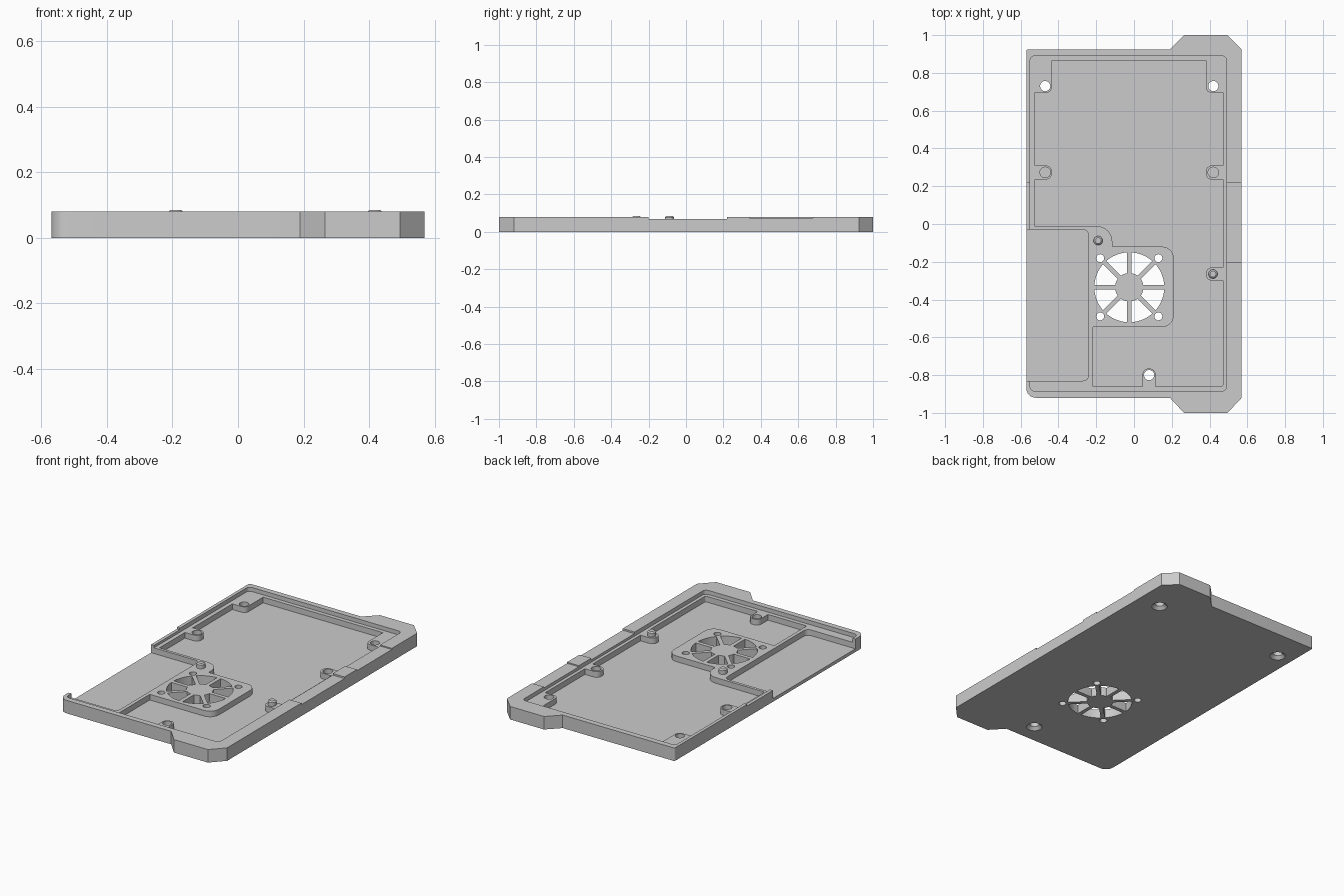
import bpy, bmesh, math
from mathutils import Vector

cube = bpy.data.objects.get("Cube")
if cube:
    bpy.data.objects.remove(cube, do_unlink=True)

TOP, LEDGE, FLOOR = 0.08, 0.055, 0.02
HIGH = 0.2                      # cutters reach up to here

grey = bpy.data.materials.new("plain grey")
grey.use_nodes = True
grey.diffuse_color = (0.6, 0.6, 0.6, 1)
grey.node_tree.nodes["Principled BSDF"].inputs["Base Color"].default_value = (0.6, 0.6, 0.6, 1)


def prism(name, points, z0, z1):
    """Extrude a closed outline from z0 to z1."""
    bm = bmesh.new()
    face = bm.faces.new([bm.verts.new((x, y, z0)) for x, y in points])
    ext = bmesh.ops.extrude_face_region(bm, geom=[face])
    verts = [v for v in ext["geom"] if isinstance(v, bmesh.types.BMVert)]
    bmesh.ops.translate(bm, verts=verts, vec=(0, 0, z1 - z0))
    bmesh.ops.recalc_face_normals(bm, faces=bm.faces)
    mesh = bpy.data.meshes.new(name)
    bm.to_mesh(mesh)
    bm.free()
    mesh.materials.append(grey)
    obj = bpy.data.objects.new(name, mesh)
    bpy.context.collection.objects.link(obj)
    return obj


def rounded(corners, steps=6):
    """Outline from (x, y, radius) right-angled corners."""
    out = []
    for i, (x, y, r) in enumerate(corners):
        p = Vector((x, y))
        if r == 0:
            out.append(p)
            continue
        a = (Vector(corners[i - 1][:2]) - p).normalized() * r
        b = (Vector(corners[(i + 1) % len(corners)][:2]) - p).normalized() * r
        for k in range(steps + 1):
            t = math.pi / 2 * k / steps
            out.append(p + a * (1 - math.sin(t)) + b * (1 - math.cos(t)))
    return out


def box(x0, x1, y0, y1, z0, z1, r=0):
    return prism("cutter", rounded([(x0, y0, r), (x1, y0, r), (x1, y1, r), (x0, y1, r)]), z0, z1)


def cone(name, x, y, r0, r1, z0, z1, sides=24):
    bm = bmesh.new()
    bmesh.ops.create_cone(bm, cap_ends=True, segments=sides, radius1=r0, radius2=r1, depth=z1 - z0)
    bmesh.ops.translate(bm, verts=bm.verts, vec=(x, y, (z0 + z1) / 2))
    mesh = bpy.data.meshes.new(name)
    bm.to_mesh(mesh)
    bm.free()
    mesh.materials.append(grey)
    obj = bpy.data.objects.new(name, mesh)
    bpy.context.collection.objects.link(obj)
    return obj


def cut(target, cutter):
    """Subtract the cutter, bake the result and drop the cutter."""
    mod = target.modifiers.new("cut", "BOOLEAN")
    mod.operation, mod.solver, mod.object = "DIFFERENCE", "EXACT", cutter
    bpy.context.view_layer.update()
    deps = bpy.context.evaluated_depsgraph_get()
    mesh = bpy.data.meshes.new_from_object(target.evaluated_get(deps))
    target.modifiers.clear()
    target.data = mesh
    bpy.data.objects.remove(cutter, do_unlink=True)


# Tray body with two chamfered tabs on the left side
outline = rounded([
    (-0.57, -0.92, 0.05), (0.19, -0.92, 0), (0.265, -1, 0), (0.495, -1, 0), (0.57, -0.92, 0),
    (0.57, 0.925, 0), (0.495, 1, 0), (0.265, 1, 0), (0.19, 0.925, 0), (-0.57, 0.925, 0.01)])
tray = prism("tray", outline, 0, TOP)

# Shallow recess inside the rim
cut(tray, box(-0.55, 0.49, -0.885, 0.89, LEDGE, HIGH, 0.025))

# Deep pocket, leaving screw bosses, fan pad and rail standing
pocket = box(-0.525, 0.47, -0.86, 0.865, FLOOR, HIGH, 0.01)
keep = [
    (-0.7, -0.435, 0.695, 1.2, 0.03), (0.38, 0.7, 0.695, 1.2, 0.03),
    (-0.7, -0.435, 0.235, 0.31, 0.033), (0.38, 0.7, 0.235, 0.31, 0.033),
    (0.38, 0.7, -0.3, -0.23, 0.033), (0.045, 0.115, -1.2, -0.765, 0.033),
    (-0.8, -0.115, -0.5, -0.012, 0.08), (-0.7, 0.21, -0.545, -0.12, 0.06),
    (-0.9, -0.218, -1.3, -0.3, 0)]
for x0, x1, y0, y1, r in keep:
    cut(pocket, box(x0, x1, y0, y1, -0.1, 0.3, r))
cut(tray, pocket)

# Open bay on the right side
cut(tray, box(-0.8, -0.24, -0.83, -0.03, FLOOR, HIGH, 0.03))

# Lowered stretches of the rim
for x0, x1, y0, y1, z in [(0.48, 0.7, -0.2, 0.22, 0.07), (0.48, 0.7, 0.34, 0.68, 0.073),
                          (-0.7, -0.54, -0.1, 0.22, 0.07)]:
    cut(tray, box(x0, x1, y0, y1, z, HIGH))

# Countersunk through holes and blind holes
for x, y in [(-0.47, 0.73), (0.42, 0.73), (0.08, -0.8)]:
    cut(tray, cone("cutter", x, y, 0.027, 0.027, -0.1, HIGH))
    cut(tray, cone("cutter", x, y, 0.05, 0.02, -0.005, 0.025))
for x in (-0.47, 0.42):
    cut(tray, cone("cutter", x, 0.273, 0.028, 0.028, FLOOR, HIGH))

# Fan grille: eight slots between spokes, and four screw holes
FX, FY, R_OUT, R_IN, HALF = -0.025, -0.335, 0.185, 0.075, 0.012
for i in range(8):
    pts = []
    for r, order in ((R_OUT, range(9)), (R_IN, range(8, -1, -1))):
        gap = math.asin(HALF / r)
        for k in order:
            a = i * math.pi / 4 + gap + (math.pi / 4 - 2 * gap) * k / 8
            pts.append((FX + r * math.cos(a), FY + r * math.sin(a)))
    cut(tray, prism("cutter", pts, -0.1, HIGH))
for sx in (-1, 1):
    for sy in (-1, 1):
        cut(tray, cone("cutter", FX + sx * 0.154, FY + sy * 0.154, 0.021, 0.021, -0.1, HIGH))

# Locating pins with tapered tips
parts = [tray]
for i, (x, y) in enumerate([(-0.19, -0.088), (0.418, -0.265)]):
    parts.append(cone(f"pin_shaft_{i + 1}", x, y, 0.024, 0.024, LEDGE - 0.005, 0.078))
    parts.append(cone(f"pin_tip_{i + 1}", x, y, 0.024, 0.016, 0.078, 0.085))

# Smooth the round walls, keep the edges crisp
bpy.ops.object.select_all(action="DESELECT")
for obj in parts:
    obj.select_set(True)
bpy.context.view_layer.objects.active = tray
bpy.ops.object.shade_smooth_by_angle(angle=math.radians(30))
